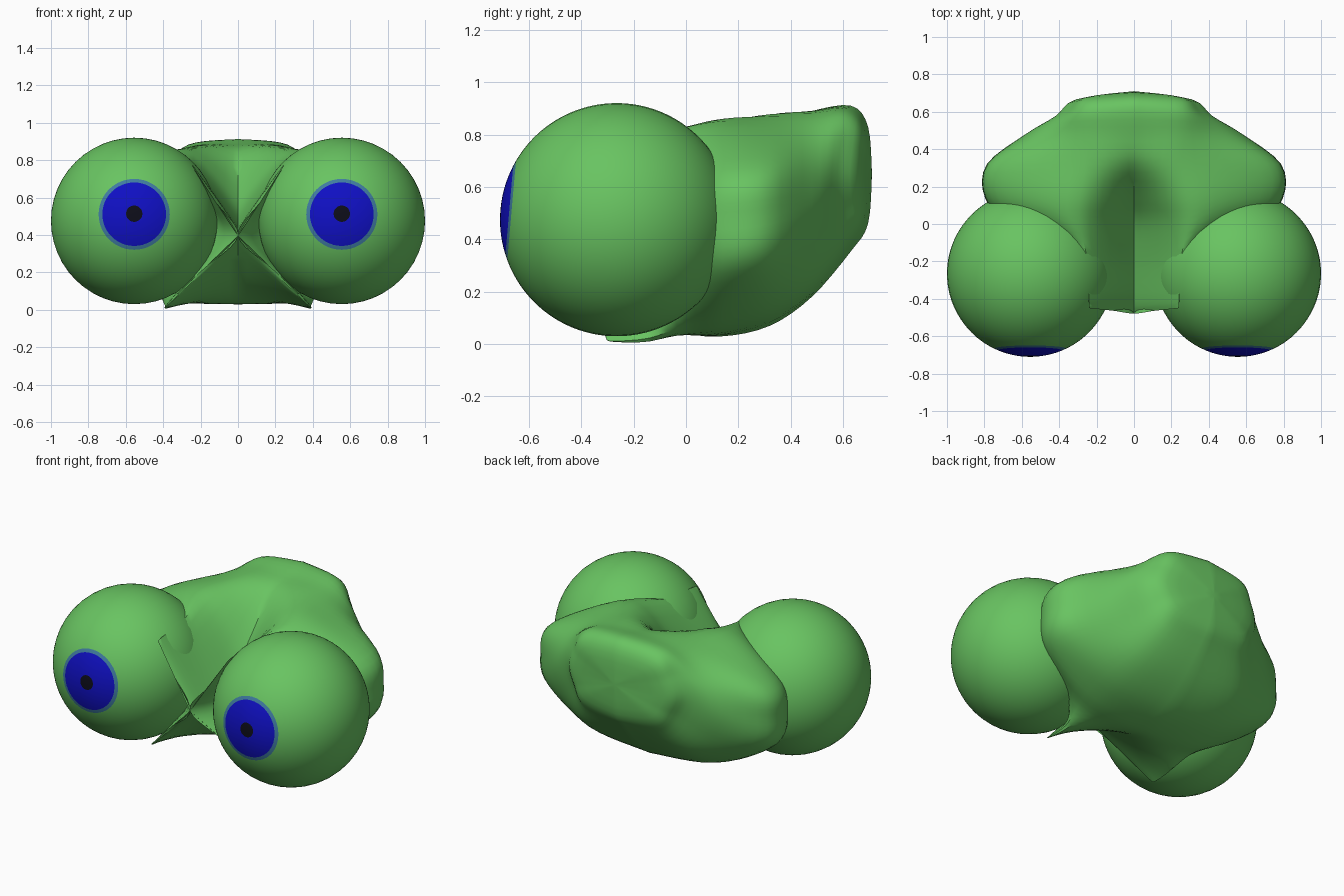
import bpy, bmesh
from math import radians
from mathutils import Vector, Matrix

if "Cube" in bpy.data.objects:
    bpy.data.objects.remove(bpy.data.objects["Cube"])


def material(name, rgb):
    m = bpy.data.materials.new(name)
    m.diffuse_color = (*rgb, 1)
    m.use_nodes = True
    m.node_tree.nodes["Principled BSDF"].inputs["Base Color"].default_value = m.diffuse_color
    return m


GREEN = material("green", (0.14, 0.55, 0.12))
RIM = material("iris_rim", (0.05, 0.2, 0.35))
BLUE = material("iris_blue", (0.005, 0.005, 0.55))
BLACK = material("pupil_black", (0.004, 0.004, 0.01))


def finish(bm, name, mats, angle):
    bmesh.ops.recalc_face_normals(bm, faces=bm.faces)
    me = bpy.data.meshes.new(name)
    bm.to_mesh(me)
    bm.free()
    ob = bpy.data.objects.new(name, me)
    bpy.context.collection.objects.link(ob)
    for m in mats:
        me.materials.append(m)
    bpy.ops.object.select_all(action='DESELECT')
    ob.select_set(True)
    bpy.context.view_layer.objects.active = ob
    bpy.ops.object.shade_smooth_by_angle(angle=radians(angle))
    return ob


# Bulging eyes, with the sphere's pole turned forward so iris and pupil are rings
def eye(side, name):
    bm = bmesh.new()
    bmesh.ops.create_uvsphere(bm, u_segments=48, v_segments=64, radius=0.445)
    for f in bm.faces:
        a = f.calc_center_median().normalized().angle(Vector((0, 0, 1)))
        f.material_index = 3 if a < 0.11 else 2 if a < 0.40 else 1 if a < 0.45 else 0
    bm.transform(Matrix.Translation((side * 0.555, -0.265, 0.475))
                 @ Matrix.Rotation(radians(85), 4, 'X'))
    finish(bm, name, [GREEN, RIM, BLUE, BLACK], 40)


eye(-1, "left_eye")
eye(1, "right_eye")


# Head: lofted half sections, changing from an X-shaped mouth to a rounded back
# y, top seam z, upper edge x z, side x z, lower edge x z, bottom seam z, fullness
SECTIONS = [
    (-0.475, 0.395, 0.24, 0.76, 0.0, 0.395, 0.38, 0.03, 0.395, 0.5),
    (-0.41, 0.43, 0.24, 0.77, 0.05, 0.395, 0.39, 0.01, 0.34, 0.5),
    (-0.20, 0.46, 0.25, 0.78, 0.20, 0.42, 0.38, 0.01, 0.17, 0.55),
    (0.00, 0.52, 0.29, 0.83, 0.66, 0.47, 0.37, 0.05, 0.05, 0.78),
    (0.14, 0.65, 0.29, 0.86, 0.795, 0.47, 0.40, 0.07, 0.03, 0.86),
    (0.32, 0.84, 0.26, 0.87, 0.785, 0.49, 0.40, 0.12, 0.07, 0.86),
    (0.48, 0.89, 0.27, 0.87, 0.58, 0.54, 0.35, 0.22, 0.18, 0.76),
    (0.63, 0.91, 0.26, 0.88, 0.42, 0.63, 0.27, 0.38, 0.355, 0.7),
    (0.695, 0.83, 0.22, 0.81, 0.31, 0.64, 0.22, 0.49, 0.46, 0.7),
    (0.71, 0.65, 0.0, 0.65, 0.0, 0.65, 0.0, 0.65, 0.65, 0.5),
]


def smooth_path(pts, n):
    """Catmull-Rom curve through the points."""
    p = [pts[0]] + pts + [pts[-1]]
    out = []
    for i in range(1, len(p) - 2):
        a, b, c, d = p[i - 1:i + 3]
        for k in range(n):
            t = k / n
            out.append(0.5 * (2 * b + (c - a) * t + (2 * a - 5 * b + 4 * c - d) * t * t
                              + (3 * b - a - 3 * c + d) * t ** 3))
    return out + [pts[-1].copy()]


rows = []
for i, (y, zt, xa, za, xs, zs, xb, zb, zn, full) in enumerate(SECTIONS):
    sweep = max(0, 1 - i / 3)          # mouth tips sweep back from the centre
    top, upper = Vector((0, y, zt)), Vector((xa, y + 0.025 * sweep, za))
    side, lower = Vector((xs, y, zs)), Vector((xb, y + 0.18 * sweep, zb))

    def shoulder(edge):
        p = edge.lerp(side, 0.5)
        p.x = edge.x + full * (side.x - edge.x)
        return p

    half = [top, upper, shoulder(upper), side, shoulder(lower), lower, Vector((0, y, zn))]
    if i >= 7:                         # bow the back of the head
        for p in half:
            p.y -= 0.3 * p.x ** 2
    rows.append(smooth_path(half, 6))
columns = [smooth_path(list(c), 4) for c in zip(*rows)]

bm = bmesh.new()
for side in (1, -1):
    grid = [[bm.verts.new((side * max(0, p.x), p.y, max(0, p.z))) for p in col] for col in columns]
    for c0, c1 in zip(grid, grid[1:]):
        for j in range(len(c0) - 1):
            bm.faces.new((c0[j], c0[j + 1], c1[j + 1], c1[j]))
bmesh.ops.remove_doubles(bm, verts=bm.verts, dist=0.0005)
bmesh.ops.dissolve_degenerate(bm, edges=bm.edges, dist=0.0001)
finish(bm, "head", [GREEN], 40)
